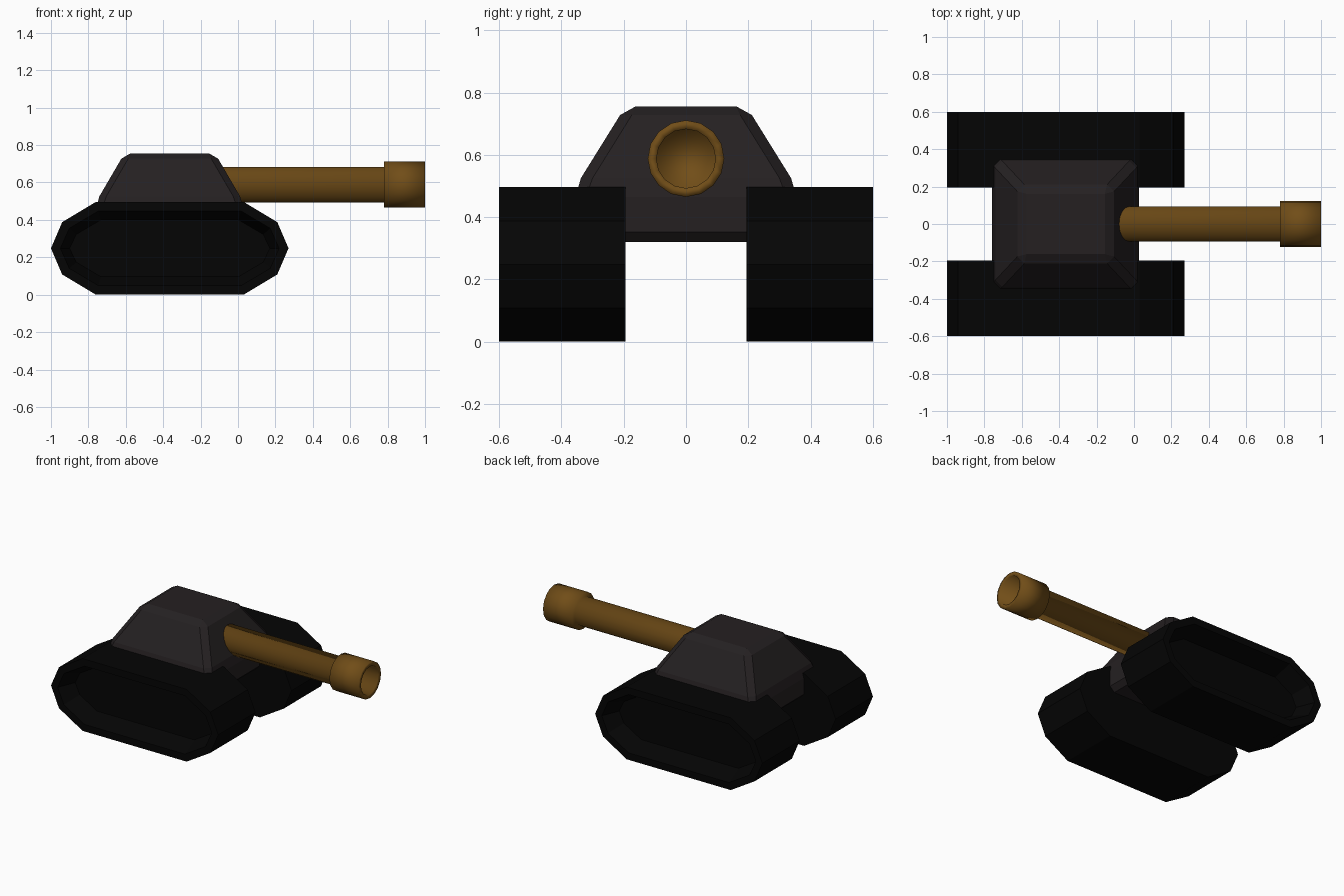
import bpy, bmesh, math

if "Cube" in bpy.data.objects:
    bpy.data.objects.remove(bpy.data.objects["Cube"])


def material(name, rgb):
    m = bpy.data.materials.new(name)
    m.diffuse_color = (*rgb, 1)
    m.use_nodes = True
    m.node_tree.nodes["Principled BSDF"].inputs["Base Color"].default_value = m.diffuse_color
    return m


def finish(bm, name, mat):
    bmesh.ops.recalc_face_normals(bm, faces=bm.faces)
    me = bpy.data.meshes.new(name)
    bm.to_mesh(me)
    bm.free()
    ob = bpy.data.objects.new(name, me)
    bpy.context.collection.objects.link(ob)
    me.materials.append(mat)
    return ob


def loft(rings):
    """Skin a list of point rings, capping both ends."""
    bm = bmesh.new()
    vs = [[bm.verts.new(p) for p in ring] for ring in rings]
    n = len(vs[0])
    for a, b in zip(vs, vs[1:]):
        for i in range(n):
            j = (i + 1) % n
            bm.faces.new((a[i], a[j], b[j], b[i]))
    caps = [bm.faces.new(vs[0]), bm.faces.new(vs[-1])]
    bmesh.ops.recalc_face_normals(bm, faces=bm.faces)
    return bm, caps


black = material("track_black", (0.0015, 0.0015, 0.0015))
grey = material("turret_grey", (0.018, 0.0145, 0.0155))
bronze = material("barrel_bronze", (0.165, 0.075, 0.009))

# Tracks: ten-sided profile with a recess on the outer side, mirrored
cx, cz = -0.365, 0.248
quarter = [(0.635, 0), (0.575, 0.14), (0.395, 0.248)]
half = quarter + [(-x, z) for x, z in reversed(quarter)]
outline = half + [(x, -z) for x, z in reversed(half[1:-1])]
bm, caps = loft([[(cx + x, y, cz + z) for x, z in outline] for y in (0.195, 0.6)])
bmesh.ops.inset_region(bm, faces=[caps[1]], thickness=0.05)
bmesh.ops.inset_region(bm, faces=[caps[1]], thickness=0.05, depth=-0.12)
tracks = finish(bm, "tracks", black)
mirror = tracks.modifiers.new("mirror", "MIRROR")
mirror.use_axis = (False, True, False)

# Turret: straight base, tapered top, all edges chamfered
levels = [(0.32, 0.393, 0.355), (0.497, 0.393, 0.355), (0.756, 0.242, 0.194)]
bm, caps = loft([[(cx + sx * hx, sy * hy, z)
                  for sx, sy in ((-1, -1), (1, -1), (1, 1), (-1, 1))]
                 for z, hx, hy in levels])
turret = finish(bm, "turret", grey)
bev = turret.modifiers.new("chamfer", "BEVEL")
bev.width = 0.033
bev.segments = 1
bev.limit_method = "NONE"

# Gun barrel: lathed around x, with a thicker hollow muzzle, fully smooth
profile = [(-0.35, 0.094), (0.78, 0.094), (0.78, 0.123),
           (1.0, 0.123), (1.0, 0.095), (0.80, 0.095)]
SIDES = 16
bm, caps = loft([[(x, r * math.cos(2 * math.pi * i / SIDES),
                   0.588 + r * math.sin(2 * math.pi * i / SIDES))
                  for i in range(SIDES)] for x, r in profile])
for f in bm.faces:
    f.smooth = True
barrel = finish(bm, "gun_barrel", bronze)
